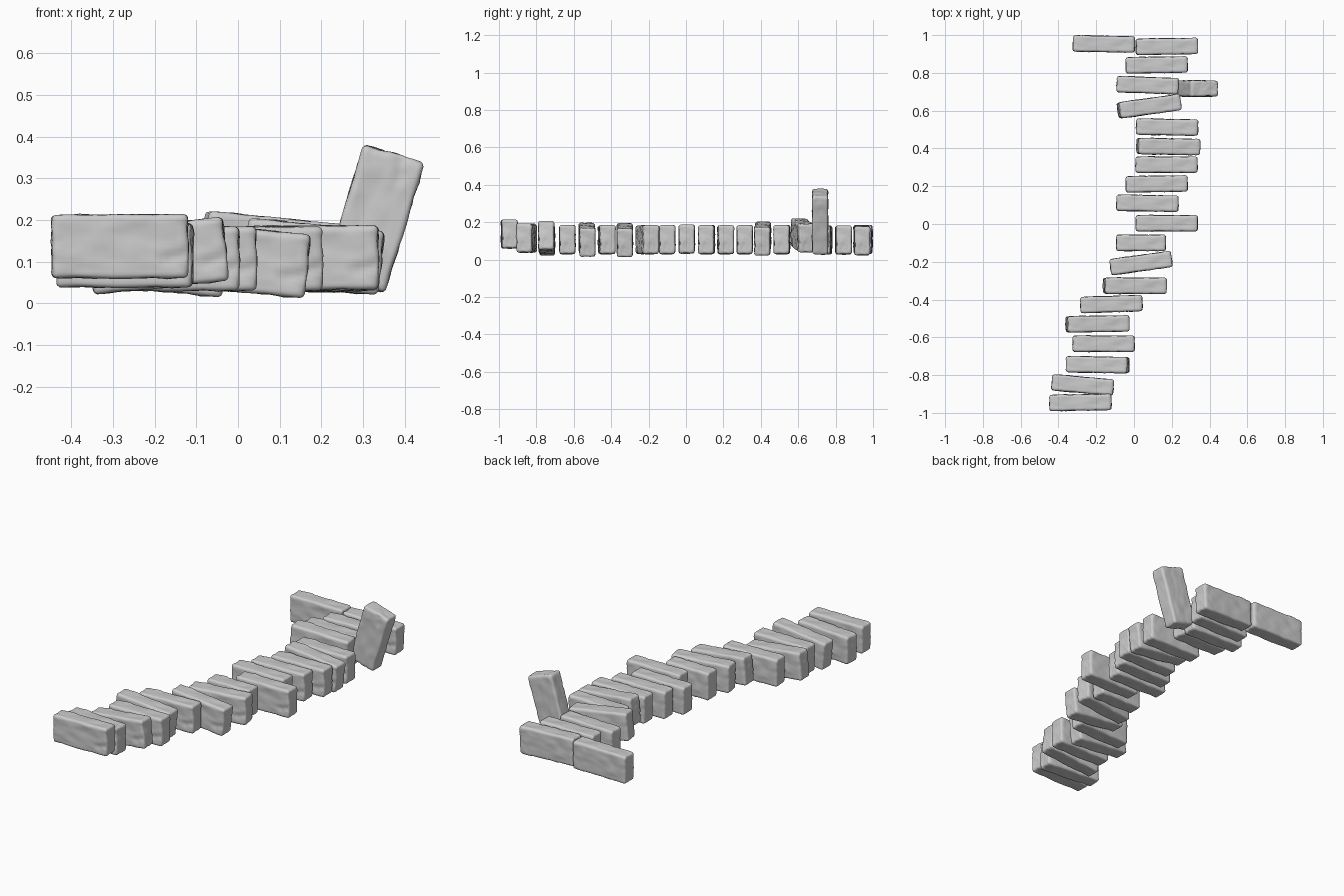
import bpy, bmesh
from math import radians
from mathutils import Vector, noise

if "Cube" in bpy.data.objects:
    bpy.data.objects.remove(bpy.data.objects["Cube"])

HALF = Vector((0.1635, 0.0425, 0.0765))   # half length, thickness, height
R = 0.013                                # worn edge radius


def brick_mesh():
    """One worn brick: rounded box with shallow lumps and chipped dents."""
    bm = bmesh.new()
    bmesh.ops.create_cube(bm, size=2)
    bmesh.ops.subdivide_edges(bm, edges=bm.edges[:], cuts=19, use_grid_fill=True)
    inner = HALF - Vector((R, R, R))
    # hollows near the lower right of the broad face
    dents = [(Vector((0.115, -0.043, -0.03)), 0.02, 0.006),
             (Vector((0.15, -0.043, -0.02)), 0.016, 0.005),
             (Vector((0.03, -0.043, 0.035)), 0.025, 0.002)]
    for v in bm.verts:
        # crowd the grid lines towards the edges, then round them
        p = Vector(((1.25 * c - 0.25 * c ** 3) * h for c, h in zip(v.co, HALF)))
        core = Vector((max(-i, min(i, c)) for c, i in zip(p, inner)))
        n = (p - core).normalized()
        p = core + n * R
        lump = 0.003 * noise.noise(p * 22) + 0.002 * noise.noise(p * 55)
        for c, rad, depth in dents:
            lump -= depth * max(0, 1 - ((p - c).length / rad) ** 2)
        v.co = p + n * lump
    bmesh.ops.recalc_face_normals(bm, faces=bm.faces[:])
    for f in bm.faces:
        f.smooth = True
    me = bpy.data.meshes.new("worn_brick")
    bm.to_mesh(me)
    bm.free()
    return me


# centre x, y, z, tilt in the front view, turn in the top view, length factor
BRICKS = [
    (-0.160, 0.953, 0.108, 0, -1, 1),
    (0.173, 0.940, 0.105, -2, 1, 1),
    (0.120, 0.842, 0.105, 0, 1, 1),
    (0.072, 0.735, 0.105, 0, -2, 1),
    (0.080, 0.623, 0.130, -6, 8, 1),
    (0.175, 0.513, 0.107, 0, -1, 1),
    (0.181, 0.410, 0.113, -6, -1, 1),
    (0.172, 0.314, 0.107, 0, 0, 1),
    (0.120, 0.212, 0.107, 0, 1, 1),
    (0.071, 0.110, 0.107, 0, -1, 1),
    (0.173, 0.004, 0.110, 0, 0, 1),
    (0.037, -0.100, 0.107, 0, 0, 0.8),
    (0.037, -0.207, 0.107, 0, 8, 1),
    (0.004, -0.327, 0.105, -6, 0, 1),
    (-0.120, -0.424, 0.107, 0, 2, 1),
    (-0.194, -0.529, 0.107, -6, 1, 1),
    (-0.161, -0.634, 0.107, 0, 0, 1),
    (-0.192, -0.745, 0.114, 6, -1, 1),
    (-0.272, -0.852, 0.115, 0, -5, 1),
    (-0.284, -0.945, 0.137, 0, 1, 1),
    (0.327, 0.717, 0.203, 73, 0, 1),      # the brick standing on end
]

mesh = brick_mesh()
for i, (x, y, z, tilt, turn, length) in enumerate(BRICKS, 1):
    ob = bpy.data.objects.new("standing_brick" if tilt > 45 else f"brick_{i:02d}", mesh)
    ob.location = (x, y, z)
    ob.rotation_euler = (0, -radians(tilt), radians(turn))
    ob.scale = (length, 1, 1)
    bpy.context.collection.objects.link(ob)
